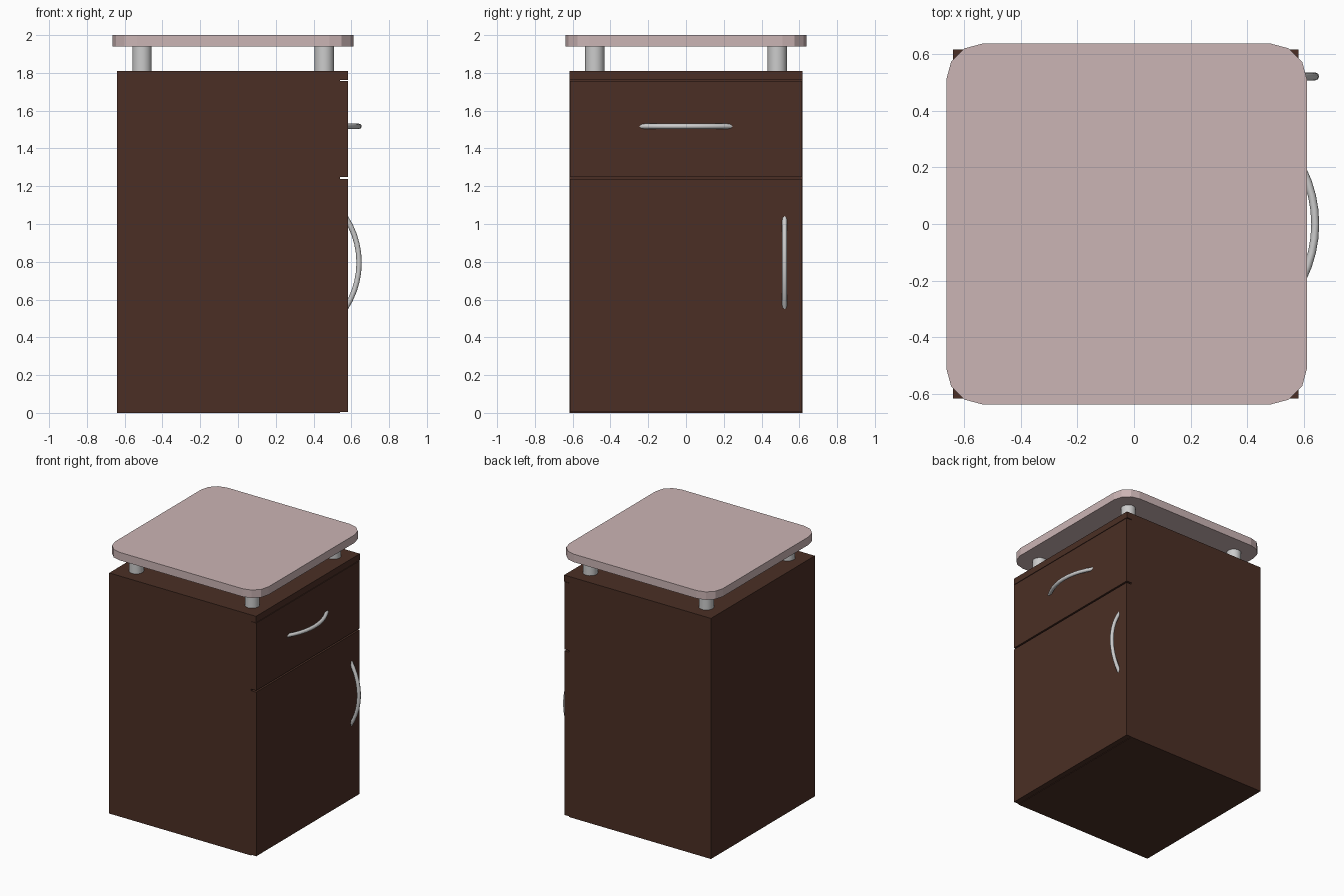
import bpy, bmesh
from math import sin, cos, radians, pi
from mathutils import Vector

if "Cube" in bpy.data.objects:
    bpy.data.objects.remove(bpy.data.objects["Cube"])


def material(name, color):
    m = bpy.data.materials.new(name)
    m.diffuse_color = color
    m.use_nodes = True
    m.node_tree.nodes["Principled BSDF"].inputs["Base Color"].default_value = m.diffuse_color
    return m


wood = material("dark_wood", (0.07, 0.028, 0.018, 1))
pink = material("pink_top", (0.6, 0.46, 0.46, 1))


def prism(name, outline, direction, mat):
    """Extrude a closed outline of 3D points along a direction."""
    bm = bmesh.new()
    face = bm.faces.new([bm.verts.new(p) for p in outline])
    ext = bmesh.ops.extrude_face_region(bm, geom=[face])["geom"]
    verts = [g for g in ext if isinstance(g, bmesh.types.BMVert)]
    bmesh.ops.translate(bm, vec=Vector(direction), verts=verts)
    bmesh.ops.recalc_face_normals(bm, faces=bm.faces)
    mesh = bpy.data.meshes.new(name)
    bm.to_mesh(mesh)
    bm.free()
    obj = bpy.data.objects.new(name, mesh)
    bpy.context.collection.objects.link(obj)
    mesh.materials.append(mat)
    return obj


# Cabinet carcass, with a top lip overhanging the fronts
X0, XS, X1, Y, TOP = -0.64, 0.54, 0.582, 0.617, 1.81
side = [(X0, 0), (XS, 0), (XS, 1.762), (X1, 1.762), (X1, TOP), (X0, TOP)]
prism("cabinet_body", [(x, -Y, z) for x, z in side], (0, 2 * Y, 0), wood)

# Drawer front and door
for name, z0, z1 in (("drawer_front", 1.25, 1.758), ("door", 0.004, 1.238)):
    w = Y - 0.003
    prism(name, [(XS, -w, z0), (XS, w, z0), (XS, w, z1), (XS, -w, z1)],
          (X1 - XS, 0, 0), wood)

# Raised top plate with rounded corners
cx, half, r = -0.026, 0.638, 0.128
plate = []
for q, (sx, sy) in enumerate(((1, 1), (-1, 1), (-1, -1), (1, -1))):
    for k in range(4):
        a = radians(90 * q + 30 * k)
        plate.append((cx + sx * (half - r) + r * cos(a),
                      sy * (half - r) + r * sin(a), 1.94))
prism("top_plate", plate, (0, 0, 0.06), pink)

# Four round posts carrying the plate
for sx, x in (("back", -0.508), ("front", 0.457)):
    for sy, y in (("left", -0.483), ("right", 0.483)):
        bpy.ops.mesh.primitive_cylinder_add(vertices=24, radius=0.051, depth=0.13,
                                            location=(x, y, 1.875))
        bpy.context.object.name = f"post_{sx}_{sy}"
        bpy.ops.object.shade_smooth_by_angle(angle=radians(40))


def handle(name, y, z, vertical):
    """Bowed bar handle: an arc swept with a round section."""
    R, apex, span, n = 0.44, 0.641, radians(33), 10
    curve = bpy.data.curves.new(name, "CURVE")
    curve.dimensions = "3D"
    curve.bevel_depth, curve.bevel_resolution = 0.014, 2
    curve.use_fill_caps = True
    spline = curve.splines.new("POLY")
    spline.points.add(n)
    for i, p in enumerate(spline.points):
        a = span * (2 * i / n - 1)
        x, t = apex - R * (1 - cos(a)), R * sin(a)
        p.co = (x, y, z + t, 1) if vertical else (x, y + t, z, 1)
    spline.use_smooth = True
    obj = bpy.data.objects.new(name, curve)
    bpy.context.collection.objects.link(obj)


handle("drawer_handle", 0, 1.517, False)
handle("door_handle", 0.522, 0.795, True)
